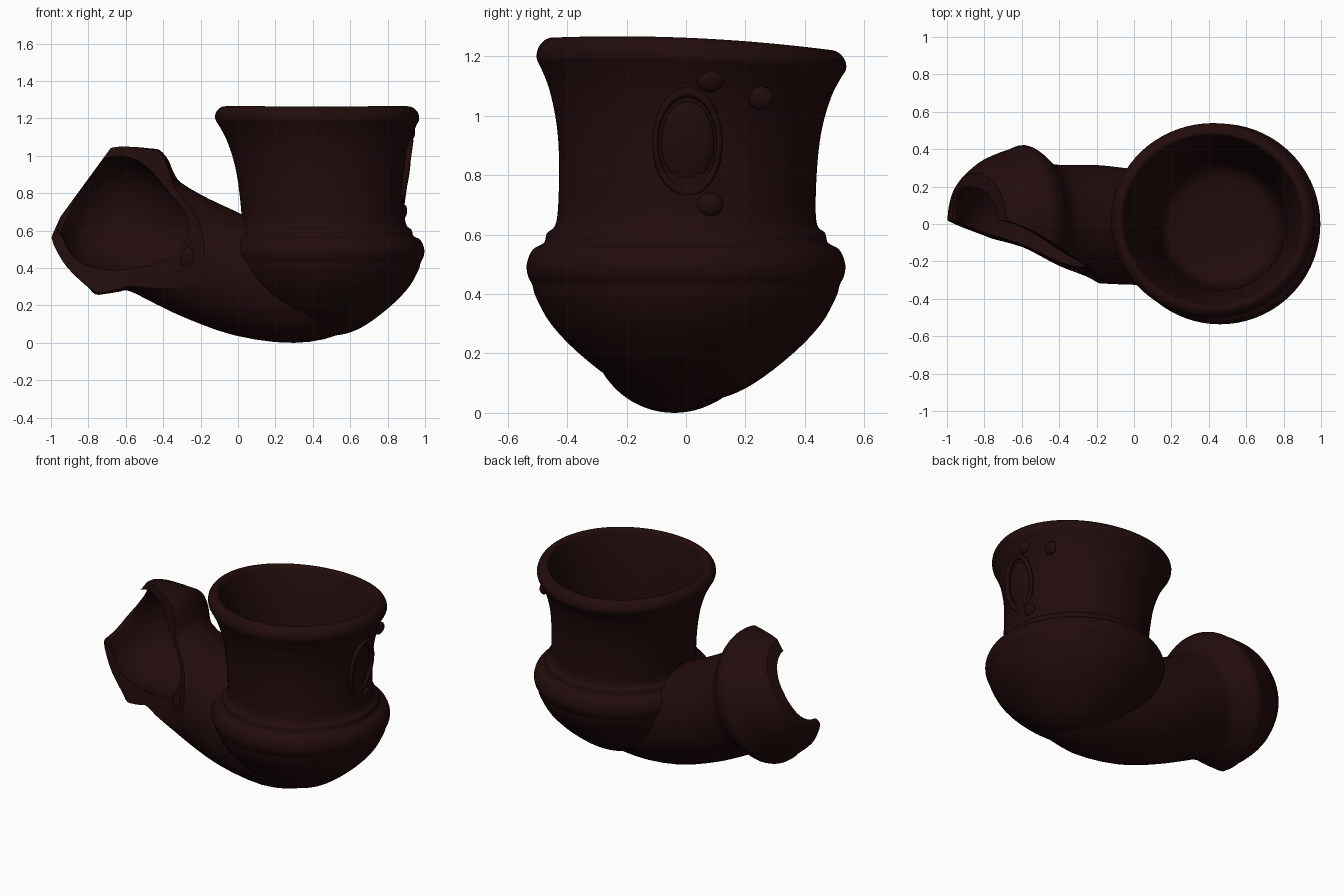
import bpy, bmesh, math
from mathutils import Vector

if "Cube" in bpy.data.objects:
    bpy.data.objects.remove(bpy.data.objects["Cube"])

clay = bpy.data.materials.new("dark brown clay")
clay.diffuse_color = (0.016, 0.0035, 0.0035, 1)
clay.use_nodes = True
clay.node_tree.nodes["Principled BSDF"].inputs["Base Color"].default_value = clay.diffuse_color
SEG = 72


def smooth_points(pts, sub=4):
    """Catmull-Rom refinement of a list of tuples."""
    vs = [Vector(p) for p in pts]
    out = []
    for i in range(len(vs) - 1):
        a, b, c, d = vs[max(i - 1, 0)], vs[i], vs[i + 1], vs[min(i + 2, len(vs) - 1)]
        for k in range(sub):
            t = k / sub
            out.append(0.5 * (2 * b + (c - a) * t + (2 * a - 5 * b + 4 * c - d) * t * t
                              + (3 * b - a - 3 * c + d) * t ** 3))
    return out + [vs[-1]]


def loft(name, rings):
    """Closed skin through a list of rings."""
    bm = bmesh.new()
    loops = [[bm.verts.new(p) for p in r] for r in rings]
    n = len(loops[0])
    for a, b in zip(loops, loops[1:]):
        for i in range(n):
            j = (i + 1) % n
            bm.faces.new((a[i], a[j], b[j], b[i]))
    bm.faces.new(loops[0][::-1])
    bm.faces.new(loops[-1])
    bmesh.ops.recalc_face_normals(bm, faces=bm.faces[:])
    me = bpy.data.meshes.new(name)
    bm.to_mesh(me)
    bm.free()
    ob = bpy.data.objects.new(name, me)
    bpy.context.collection.objects.link(ob)
    return ob


def lathe(name, profile):
    """Slightly leaning turned form: the rim shifts and tips to the back."""
    rings = []
    for r, z in smooth_points(profile):
        t = max(0, (z - 0.6) / 0.65)
        ring = []
        for i in range(SEG):
            a = math.tau * i / SEG
            x, y = r * math.cos(a) * (1 + 0.02 * t), r * math.sin(a) * (1 - 0.03 * t)
            tip = 0.045 * y + 0.09 * y * y - 0.012
            ring.append((0.46 - 0.04 * t + x, 0.02 * t + y, z - t * t * tip))
        rings.append(ring)
    return loft(name, rings)


def finish(ob, angle=40):
    ob.data.materials.clear()
    ob.data.materials.append(clay)
    bpy.ops.object.select_all(action='DESELECT')
    ob.select_set(True)
    bpy.context.view_layer.objects.active = ob
    bpy.ops.object.shade_smooth_by_angle(angle=math.radians(angle))


def subtract(ob, cutter):
    bpy.ops.object.select_all(action='DESELECT')
    ob.select_set(True)
    bpy.context.view_layer.objects.active = ob
    cutter.hide_render = True
    mod = ob.modifiers.new("cut", 'BOOLEAN')
    mod.operation, mod.solver, mod.object = 'DIFFERENCE', 'EXACT', cutter
    bpy.ops.object.modifier_apply(modifier=mod.name)
    bpy.data.objects.remove(cutter)


# bowl: rounded base, double collar, flared neck, thick lip and hollow inside
bowl = lathe("bowl", [
    (0.005, 0.035), (0.12, 0.05), (0.23, 0.1), (0.36, 0.2), (0.455, 0.3), (0.505, 0.39),
    (0.517, 0.43), (0.533, 0.465), (0.535, 0.505), (0.515, 0.55), (0.478, 0.572), (0.468, 0.605),
    (0.442, 0.63), (0.435, 0.7), (0.44, 0.85), (0.455, 0.97), (0.485, 1.08), (0.517, 1.15),
    (0.535, 1.185), (0.53, 1.22), (0.505, 1.245), (0.475, 1.245), (0.455, 1.2), (0.42, 1.08),
    (0.385, 0.9), (0.36, 0.7), (0.345, 0.5), (0.33, 0.32), (0.28, 0.24), (0.15, 0.215), (0.005, 0.21)])

# shank: bent tube from the keel to the bulbous socket, then back inside
shank_path = [  # x, z, radius, tilt in degrees
    (0.67, 0.37, 0.22, -14), (0.50, 0.31, 0.27, -7), (0.30, 0.28, 0.28, 0), (0.06, 0.335, 0.305, 14),
    (-0.15, 0.42, 0.315, 24), (-0.30, 0.49, 0.315, 26), (-0.44, 0.565, 0.32, 26),
    (-0.49, 0.59, 0.35, 25), (-0.54, 0.62, 0.395, 25), (-0.59, 0.645, 0.422, 24), (-0.64, 0.67, 0.405, 24),
    (-0.71, 0.70, 0.38, 24), (-0.80, 0.74, 0.335, 24), (-0.90, 0.78, 0.24, 24),
    (-0.87, 0.77, 0.20, 24), (-0.78, 0.74, 0.285, 24), (-0.65, 0.685, 0.315, 24),
    (-0.45, 0.61, 0.265, 24), (-0.29, 0.56, 0.24, 24), (-0.20, 0.53, 0.17, 24), (-0.17, 0.52, 0.06, 24)]
rings = []
for x, z, r, tilt in smooth_points(shank_path, 3):
    t = math.radians(tilt)
    y0 = -0.04 * min(1, max(0, (x + 0.2) / 0.5))
    rings.append([(x + r * math.sin(t) * math.sin(a), y0 + r * math.cos(a), z + r * math.cos(t) * math.sin(a))
                  for a in (math.tau * i / SEG for i in range(SEG))])
shank = loft("shank_and_socket", rings)

# broken front of the socket: a curved edge leaning back toward the top
edge = smooth_points([(-1.2, 0.03), (-0.98, 0.0), (-0.8, -0.04), (-0.6, -0.10), (-0.4, -0.20),
                      (-0.22, -0.28), (-0.1, -0.42)])
edge = [tuple(p) for p in edge] + [(-0.1, -1), (-1.2, -1)]
subtract(shank, loft("front_break", [[(x, y + 0.15 * (z - 0.45), z) for x, y in edge] for z in (-0.5, 2)]))

# broken upper mouth
slope = math.atan2(0.41, 0.30)
out = Vector((-math.sin(slope), 0, math.cos(slope)))
bpy.ops.mesh.primitive_cube_add(size=1, location=Vector((-0.85, 0, 0.81)) + out * 0.5, rotation=(0, -slope, 0))
mouth = bpy.context.object
mouth.name, mouth.scale = "mouth_break", (1.4, 2, 1)
subtract(shank, mouth)

# keep the tube out of the bowl hollow
subtract(shank, lathe("bore", [(0.005, 0.17), (0.28, 0.19), (0.37, 0.33), (0.39, 0.5), (0.39, 0.75), (0.39, 1.0)]))
finish(bowl)
finish(shank)

# oval medallion pressed on the far side of the bowl
lean = math.radians(8)
bpy.ops.mesh.primitive_torus_add(major_radius=1, minor_radius=0.10, major_segments=48, minor_segments=10,
                                 location=(0.899, 0.005, 0.91), rotation=(0, math.pi / 2 + lean, 0))
ring = bpy.context.object
ring.name = "medallion_rim"
ring.scale = (0.17, 0.108, 0.16)
finish(ring)


def bump(name, loc, size):
    bpy.ops.mesh.primitive_uv_sphere_add(segments=24, ring_count=12, radius=1, location=loc, rotation=(0, lean, 0))
    ob = bpy.context.object
    ob.name, ob.scale = name, size
    finish(ob)


bump("medallion_face", (0.892, 0.005, 0.91), (0.025, 0.09, 0.14))
for i, (x, y, z) in enumerate([(0.882, 0.08, 0.70), (0.925, 0.08, 1.12), (0.86, 0.25, 1.06)]):
    bump(f"leaf_{i + 1}", (x, y, z), (0.022, 0.045, 0.04))
# small lug at the inner end of the break
bump("shank_lug", (-0.26, -0.23, 0.45), (0.05, 0.04, 0.07))
